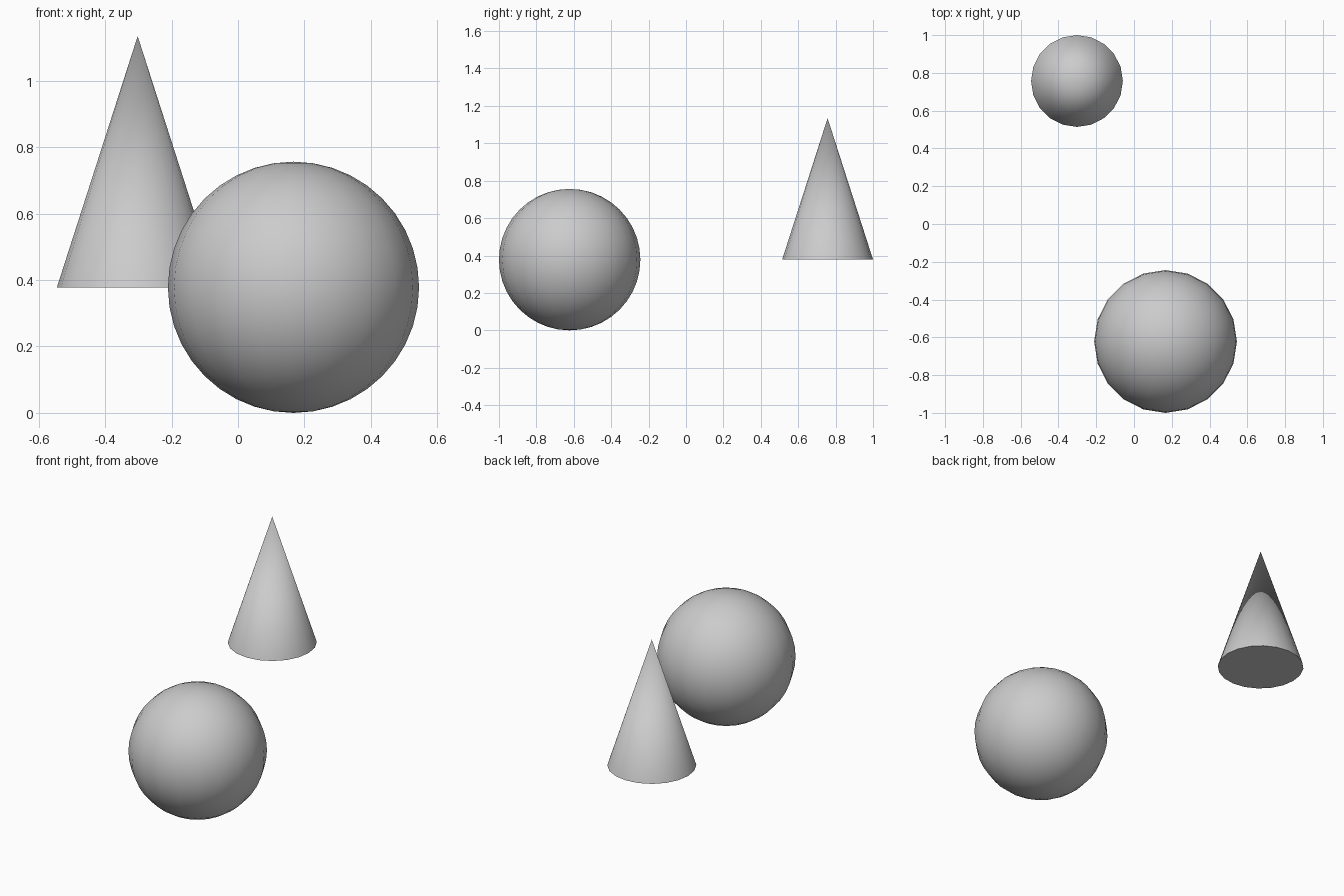
import bpy
import math

if "Cube" in bpy.data.objects:
    bpy.data.objects.remove(bpy.data.objects["Cube"])

R = 0.378      # ball radius
SIDES = 20     # sides around both solids


def finish(name):
    """Name the active object and smooth it, keeping the base rim sharp."""
    obj = bpy.context.object
    obj.name = name
    obj.data.name = name
    bpy.ops.object.shade_smooth_by_angle(angle=math.radians(30))
    return obj


# Ball resting on the ground
bpy.ops.mesh.primitive_uv_sphere_add(segments=SIDES, ring_count=20, radius=R,
                                     location=(0.167, -0.622, R))
finish("ball")

# Cone floating behind it, base level with the ball's centre
bpy.ops.mesh.primitive_cone_add(vertices=SIDES, radius1=0.243, radius2=0,
                                depth=2 * R, location=(-0.302, 0.757, 2 * R))
finish("cone")
